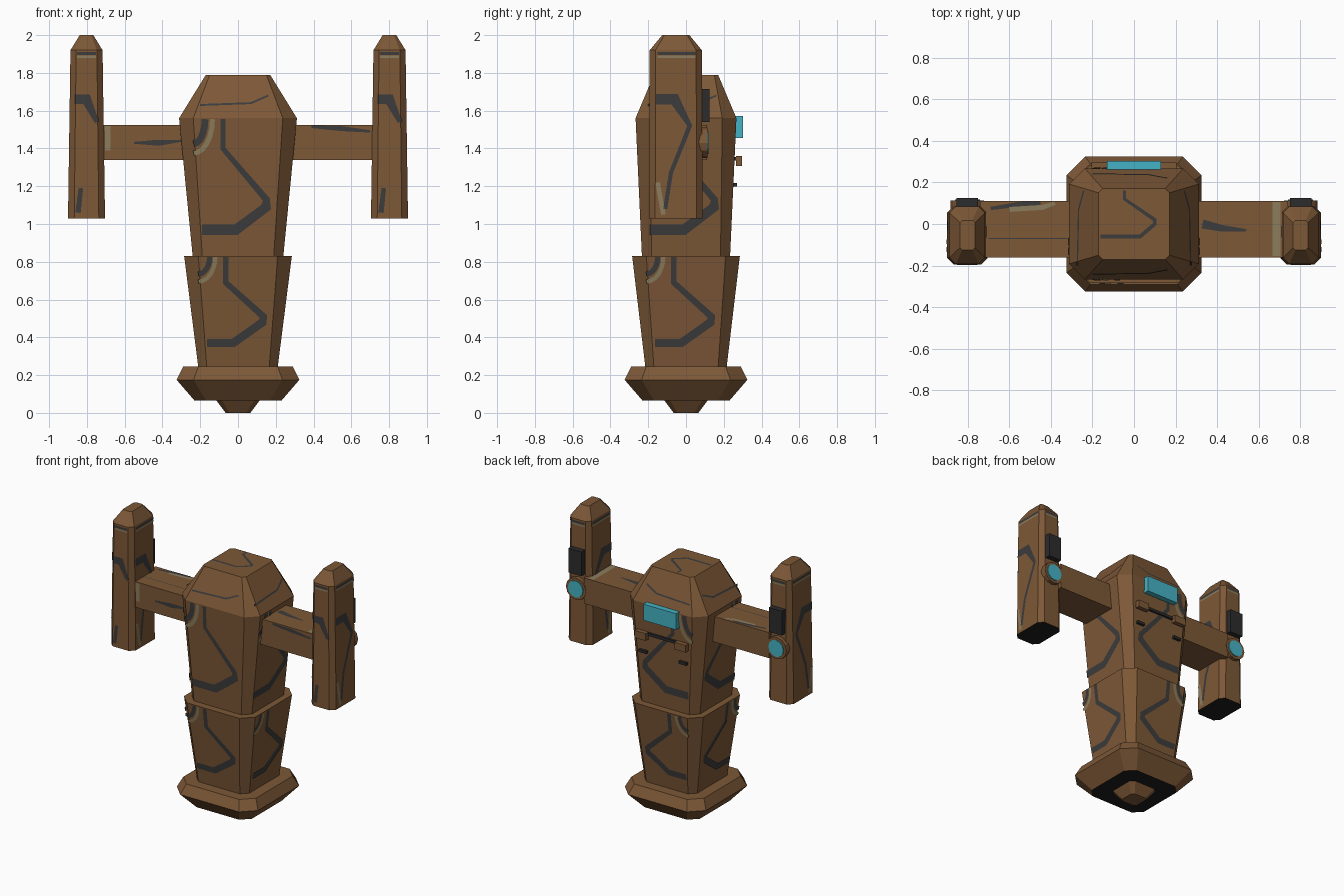
import bpy, bmesh, math
from mathutils import Vector

if "Cube" in bpy.data.objects:
    bpy.data.objects.remove(bpy.data.objects["Cube"])


def mat(name, r, g, b):
    m = bpy.data.materials.new(name)
    m.diffuse_color = (r, g, b, 1)
    m.use_nodes = True
    m.node_tree.nodes["Principled BSDF"].inputs["Base Color"].default_value = m.diffuse_color
    return m


BROWN = mat("brown hull", 0.205, 0.098, 0.038)
DARK = mat("dark grey paint", 0.045, 0.045, 0.047)
TAN = mat("tan paint", 0.26, 0.205, 0.11)
CYAN = mat("cyan glass", 0.06, 0.45, 0.56)
BLACK = mat("black underside", 0.012, 0.012, 0.012)
BOXGREY = mat("dark casing", 0.025, 0.025, 0.027)


def finish(bm, name, mats):
    me = bpy.data.meshes.new(name)
    bm.to_mesh(me)
    bm.free()
    for m in mats:
        me.materials.append(m)
    ob = bpy.data.objects.new(name, me)
    bpy.context.collection.objects.link(ob)
    return ob


def loft(name, rings, cx=0, cy=0, black_bottom=False):
    """Chamfered-rectangle sections (z, half x, half y, chamfer) joined upwards."""
    bm = bmesh.new()
    loops = []
    for z, hx, hy, c in rings:
        pts = [(hx, -hy + c), (hx, hy - c), (hx - c, hy), (-hx + c, hy),
               (-hx, hy - c), (-hx, -hy + c), (-hx + c, -hy), (hx - c, -hy)]
        loops.append([bm.verts.new((cx + x, cy + y, z)) for x, y in pts])
    for a, b in zip(loops, loops[1:]):
        for i in range(8):
            j = (i + 1) % 8
            bm.faces.new((a[i], a[j], b[j], b[i]))
    bottom = bm.faces.new(loops[0][::-1])
    bm.faces.new(loops[-1])
    bottom.material_index = 1 if black_bottom else 0
    return finish(bm, name, [BROWN, BLACK])


def box(name, lo, hi, m):
    bm = bmesh.new()
    bmesh.ops.create_cube(bm, size=1)
    for v in bm.verts:
        v.co = Vector([lo[i] + (v.co[i] + 0.5) * (hi[i] - lo[i]) for i in range(3)])
    return finish(bm, name, [m])


def disc(name, x, y0, y1, z, r, m, n=12):
    bm = bmesh.new()
    bmesh.ops.create_cone(bm, cap_ends=True, segments=n, radius1=r, radius2=r, depth=y1 - y0)
    for v in bm.verts:
        a, b, c = v.co
        v.co = (x + a, (y0 + y1) / 2 + c, z - b)
    return finish(bm, name, [m])


def side(axis, sign, z0, d0, z1, d1, c=0.0):
    """Maps (u, z) onto a sloping side face, slightly raised."""
    def place(u, z):
        d = c + sign * (d0 + (d1 - d0) * (z - z0) / (z1 - z0) + 0.004)
        return Vector((d, u, z)) if axis == 0 else Vector((u, d, z))
    out = Vector((sign, 0, 0)) if axis == 0 else Vector((0, sign, 0))
    return place, out


def flat_top(z):
    return (lambda u, v: Vector((u, v, z + 0.003))), Vector((0, 0, 1))


def stripe(name, where, pts, m):
    """Painted ribbon through (u, v, half width) points with mitred corners."""
    place, out = where
    bm = bmesh.new()
    P = [Vector(p[:2]) for p in pts]
    rows = []
    for i, p in enumerate(P):
        d1 = (p - P[max(i - 1, 0)]) if i else (P[1] - p)
        d2 = (P[i + 1] - p) if i < len(P) - 1 else d1
        d1, d2 = d1.normalized(), d2.normalized()
        t = (d1 + d2).normalized()
        n = Vector((-t.y, t.x)) * pts[i][2] / max(0.5, t.dot(d1))
        rows.append([bm.verts.new(place(*(p + s * n))) for s in (1, -1)])
    for a, b in zip(rows, rows[1:]):
        f = bm.faces.new((a[0], a[1], b[1], b[0]))
        f.normal_update()
        if f.normal.dot(out) < 0:
            f.normal_flip()
    return finish(bm, name, [m])


def arc(u, v, ru, rv, w):
    return [(u + ru * math.sin(a), v - rv * math.cos(a), w)
            for a in (i * math.pi / 12 for i in range(7))]


# Tail nozzle, flange, lower and upper body, head
loft("tail_nozzle", [(0, .065, .065, .02), (.066, .115, .115, .03)])
loft("base_flange", [(.065, .23, .23, .06), (.175, .325, .325, .09), (.245, .29, .29, .08)],
     black_bottom=True)
loft("lower_body", [(.24, .21, .215, .045), (.83, .285, .285, .075)])
loft("upper_body", [(.80, .237, .232, .05), (1.56, .312, .267, .075)])
loft("head", [(1.56, .312, .267, .075), (1.79, .17, .17, .02)])

# Painted pattern repeated on the four sides of both body sections
UP = [(-.08, 1.555, .013), (-.08, 1.40, .013), (.15, 1.13, .018), (.15, 1.09, .025),
      (-.01, .97, .027), (-.19, .97, .027)]
LOW = [(-.065, .825, .015), (-.065, .69, .015), (.135, .51, .018), (.13, .48, .022),
       (-.025, .37, .022), (-.165, .37, .022)]
for axis, d_top, d_bot in ((0, .312, .24), (1, .267, .235)):
    for s in (-1, 1):
        up = side(axis, s, .83, d_bot, 1.56, d_top)
        low = side(axis, s, .24, .2125, .83, .285)
        edge = -.235 if axis else -.19
        stripe("upper_stripe", up, UP, DARK)
        stripe("lower_stripe", low, LOW, DARK)
        stripe("upper_arc", up, arc(edge, 1.555, .10, .18, .013), TAN)
        stripe("upper_inner_arc", up, arc(edge, 1.555, .06, .13, .018), DARK)
        stripe("lower_arc", low, arc(-.21, .825, .09, .13, .011), TAN)
        stripe("lower_inner_arc", low, arc(-.21, .825, .06, .09, .014), DARK)

# Head markings
stripe("head_top_stripe", flat_top(1.79),
       [(-.045, .16, .007), (-.045, .12, .007), (.10, .02, .009), (.10, 0, .009),
        (.03, -.06, .009), (-.16, -.06, .009)], DARK)
for axis, d in ((0, .312), (1, .267)):
    for s in (-1, 1):
        stripe("head_line", side(axis, s, 1.56, d, 1.79, .17),
               [(-.2, 1.63, .005), (.07, 1.64, .005), (.16, 1.68, .005)], DARK)

# Arms, pods and their fittings on both sides
POD_Y = -.054
for s in (-1, 1):
    box("arm", (min(s * .22, s * .74), -.16, 1.34), (max(s * .22, s * .74), .11, 1.525), BROWN)
    loft("pod", [(1.03, .098, .142, .033), (1.92, .085, .138, .03), (2.0, .036, .072, .012)],
         s * .802, POD_Y, True)
    box("pod_casing", (s * .802 - .052, .08, 1.54), (s * .802 + .052, .125, 1.715), BOXGREY)
    disc("lamp_ring", s * .802, .07, .113, 1.43, .08, BROWN)
    disc("lamp_glass", s * .802, .08, .119, 1.43, .06, CYAN)
    # Pod paint
    for o in (-1, 1):
        f = side(0, o, 1.03, .098, 1.92, .085, s * .802)
        stripe("pod_stripe", f, [(-.16, 1.66, .028), (-.06, 1.66, .028), (.02, 1.52, .012),
                                 (-.08, 1.27, .011), (-.11, 1.08, .011)], DARK)
        stripe("pod_band", f, [(-.15, 1.902, .008), (.05, 1.902, .008)], DARK)
        stripe("pod_light_band", f, [(-.15, 1.885, .006), (.05, 1.885, .006)], TAN)
        stripe("pod_light_patch", f, [(-.15, 1.22, .012), (-.12, 1.05, .012)], TAN)
        f = side(1, o, 1.03, .142, 1.92, .138, POD_Y)
        c = s * .802
        stripe("pod_end_band", f, [(c - .05, 1.902, .008), (c + .05, 1.902, .008)], DARK)
        stripe("pod_end_light_band", f, [(c - .05, 1.885, .006), (c + .05, 1.885, .006)], TAN)
        if o < 0:
            stripe("pod_front_stripe", f, [(c - .06, 1.66, .026), (c, 1.66, .026),
                                           (c + .055, 1.54, .012)], DARK)
            stripe("pod_front_mark", f, [(c - .03, 1.19, .012), (c - .045, 1.06, .014)], DARK)

# Arm paint
arm_front = side(1, -1, 1.3, .16, 1.6, .16)
stripe("arm_front_band", arm_front, [(-.69, 1.39, .015), (-.69, 1.52, .015)], TAN)
stripe("arm_front_wedge", arm_front, [(.39, 1.515, .007), (.55, 1.505, .013), (.7, 1.49, .006)], DARK)
stripe("arm_front_spike", arm_front, [(-.55, 1.43, .005), (-.42, 1.43, .016), (-.3, 1.44, .005)], DARK)
top = flat_top(1.525)
stripe("arm_top_band", top, [(.685, -.155, .019), (.685, .105, .019)], TAN)
stripe("arm_top_spike", top, [(.33, 0, .022), (.42, -.02, .016), (.54, -.03, .005)], DARK)
stripe("arm_top_curve", top, [(-.38, .10, .008), (-.44, .08, .012), (-.6, .07, .012)], TAN)
stripe("arm_top_curve_edge", top, [(-.45, .10, .008), (-.55, .095, .012), (-.69, .075, .008)], DARK)
stripe("arm_top_line", top, [(-.7, -.07, .003), (-.32, -.07, .003)], DARK)

# Visor and the small emitters beneath it
box("visor", (-.13, .25, 1.455), (.13, .302, 1.572), CYAN)
box("emitter_bar", (-.2, .24, 1.335), (.2, .272, 1.355), BOXGREY)
for s in (-1, 1):
    box("emitter", (s * .16 - .045, .265, 1.308), (s * .16 + .045, .297, 1.36), BROWN)
    box("small_vent", (s * .16 - .03, .23, 1.198), (s * .16 + .03, .27, 1.217), BOXGREY)
